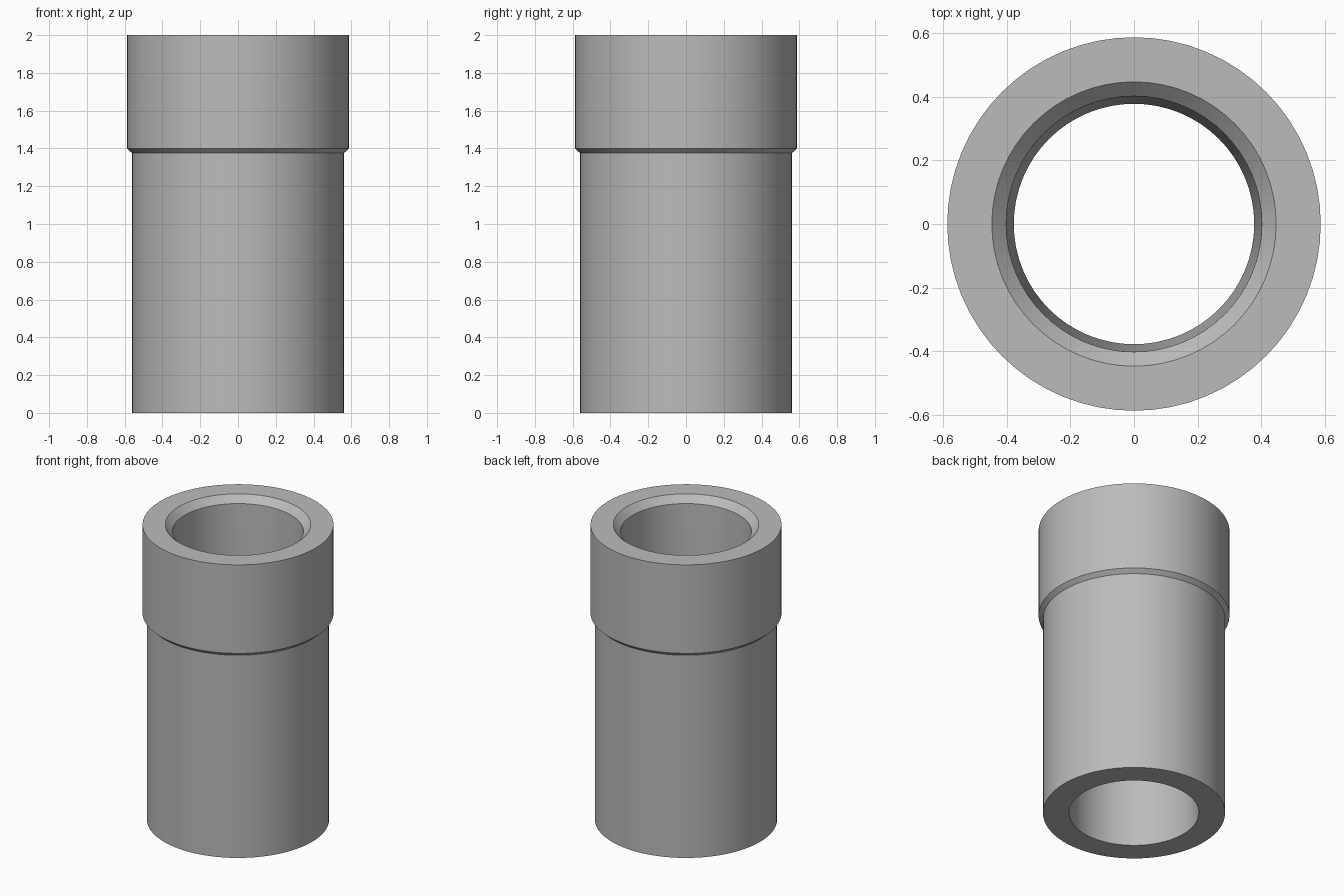
import bpy, bmesh, math

if "Cube" in bpy.data.objects:
    bpy.data.objects.remove(bpy.data.objects["Cube"])

SIDES = 64
# closed wall profile (radius, height): outside up, over the rim, down the bore
PROFILE = [(0.56, 0.0), (0.56, 1.375), (0.587, 1.40), (0.587, 2.0),
           (0.447, 2.0), (0.402, 1.955), (0.378, 1.0), (0.399, 0.0)]

grey = bpy.data.materials.new("plain_grey")
grey.diffuse_color = (0.5, 0.5, 0.5, 1)
grey.use_nodes = True
grey.node_tree.nodes["Principled BSDF"].inputs["Base Color"].default_value = grey.diffuse_color

# lathe the sleeve around z
bm = bmesh.new()
rings = []
for i in range(SIDES):
    a = 2 * math.pi * i / SIDES
    rings.append([bm.verts.new((r * math.cos(a), r * math.sin(a), z)) for r, z in PROFILE])
n = len(PROFILE)
for i in range(SIDES):
    p, q = rings[i], rings[(i + 1) % SIDES]
    for j in range(n):
        k = (j + 1) % n
        bm.faces.new((p[j], q[j], q[k], p[k]))
bmesh.ops.recalc_face_normals(bm, faces=bm.faces)
mesh = bpy.data.meshes.new("collared_sleeve")
bm.to_mesh(mesh)
bm.free()
mesh.materials.append(grey)
sleeve = bpy.data.objects.new("collared_sleeve", mesh)
bpy.context.collection.objects.link(sleeve)

# smooth walls, crisp edges
bpy.context.view_layer.objects.active = sleeve
sleeve.select_set(True)
bpy.ops.object.shade_smooth_by_angle(angle=math.radians(25))
